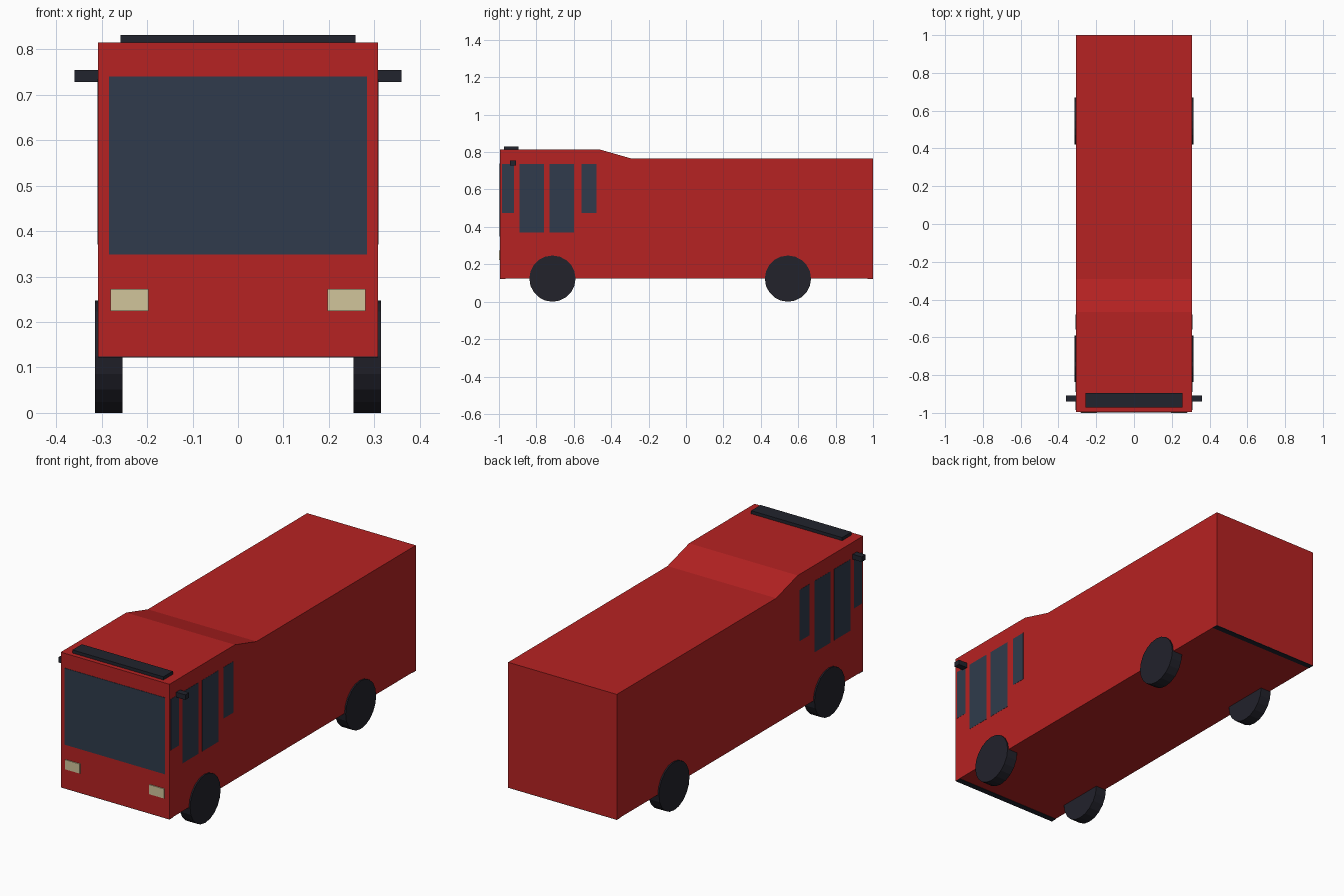
import bpy, bmesh, math
from mathutils import Matrix

if "Cube" in bpy.data.objects:
    bpy.data.objects.remove(bpy.data.objects["Cube"])


def material(name, rgb):
    m = bpy.data.materials.new(name)
    m.diffuse_color = (*rgb, 1)
    m.use_nodes = True
    m.node_tree.nodes["Principled BSDF"].inputs["Base Color"].default_value = m.diffuse_color
    return m


RED = material("red paint", (0.470, 0.016, 0.016))
GLASS = material("dark glass", (0.029, 0.044, 0.072))
LAMP = material("cream lamp", (0.640, 0.560, 0.330))
TRIM = material("black trim", (0.015, 0.017, 0.026))
TYRE = material("tyre rubber", (0.016, 0.016, 0.024))


def finish(name, bm, mat):
    bmesh.ops.recalc_face_normals(bm, faces=bm.faces)
    mesh = bpy.data.meshes.new(name)
    bm.to_mesh(mesh)
    bm.free()
    mesh.materials.append(mat)
    ob = bpy.data.objects.new(name, mesh)
    bpy.context.collection.objects.link(ob)
    return ob


def box(name, x, y, z, mat):
    """Box given by (min, max) on each axis."""
    bm = bmesh.new()
    bmesh.ops.create_cube(bm, size=1)
    for v in bm.verts:
        v.co = [r[0] if c < 0 else r[1] for c, r in zip(v.co, (x, y, z))]
    return finish(name, bm, mat)


def mirrored_box(name, x, y, z, mat):
    box(name + "_right", x, y, z, mat)
    box(name + "_left", (-x[1], -x[0]), y, z, mat)


W, FRONT, BACK, FLOOR = 0.308, -0.995, 1.0, 0.124

# Body: side profile with raised cab roof, extruded across the width
bm = bmesh.new()
profile = [(FRONT, FLOOR), (BACK, FLOOR), (BACK, 0.765),
           (-0.29, 0.765), (-0.465, 0.815), (FRONT, 0.815)]
face = bm.faces.new([bm.verts.new((-W, y, z)) for y, z in profile])
side = bmesh.ops.extrude_face_region(bm, geom=[face])["geom"]
bmesh.ops.translate(bm, vec=(2 * W, 0, 0),
                    verts=[g for g in side if isinstance(g, bmesh.types.BMVert)])
finish("body", bm, RED)

# Windscreen and headlights
box("windscreen", (-0.284, 0.284), (FRONT - 0.002, FRONT + 0.004), (0.348, 0.74), GLASS)
mirrored_box("headlight", (0.197, 0.281), (-1.0, FRONT + 0.003), (0.224, 0.273), LAMP)

# Side windows: two tall door panes between two short ones
for i, (y0, y1, z0) in enumerate([(-0.985, -0.92, 0.473), (-0.89, -0.76, 0.37),
                                  (-0.73, -0.60, 0.37), (-0.558, -0.478, 0.473)]):
    mirrored_box(f"side_window_{i + 1}", (W - 0.004, W + 0.001), (y0, y1), (z0, 0.735), GLASS)

# Roof light bar, door mirrors, bumper sills
box("light_bar", (-0.258, 0.258), (-0.972, -0.896), (0.81, 0.831), TRIM)
mirrored_box("door_mirror", (W - 0.01, 0.36), (-0.941, -0.909), (0.728, 0.754), TRIM)
box("front_sill", (-W, W), (FRONT, FRONT + 0.03), (FLOOR - 0.002, FLOOR + 0.002), TRIM)
box("rear_sill", (-W, W), (BACK - 0.03, BACK), (FLOOR - 0.002, FLOOR + 0.002), TRIM)

# Wheels: 20-sided cylinders
R, X0, X1 = 0.1235, 0.254, 0.315
for axle, y in (("front", -0.714), ("rear", 0.545)):
    for label, s in (("right", 1), ("left", -1)):
        bm = bmesh.new()
        bmesh.ops.create_cone(bm, cap_ends=True, segments=20, radius1=R, radius2=R,
                              depth=X1 - X0,
                              matrix=Matrix.Translation((s * (X0 + X1) / 2, y, R))
                              @ Matrix.Rotation(math.pi / 2, 4, 'Y'))
        finish(f"{axle}_wheel_{label}", bm, TYRE)
